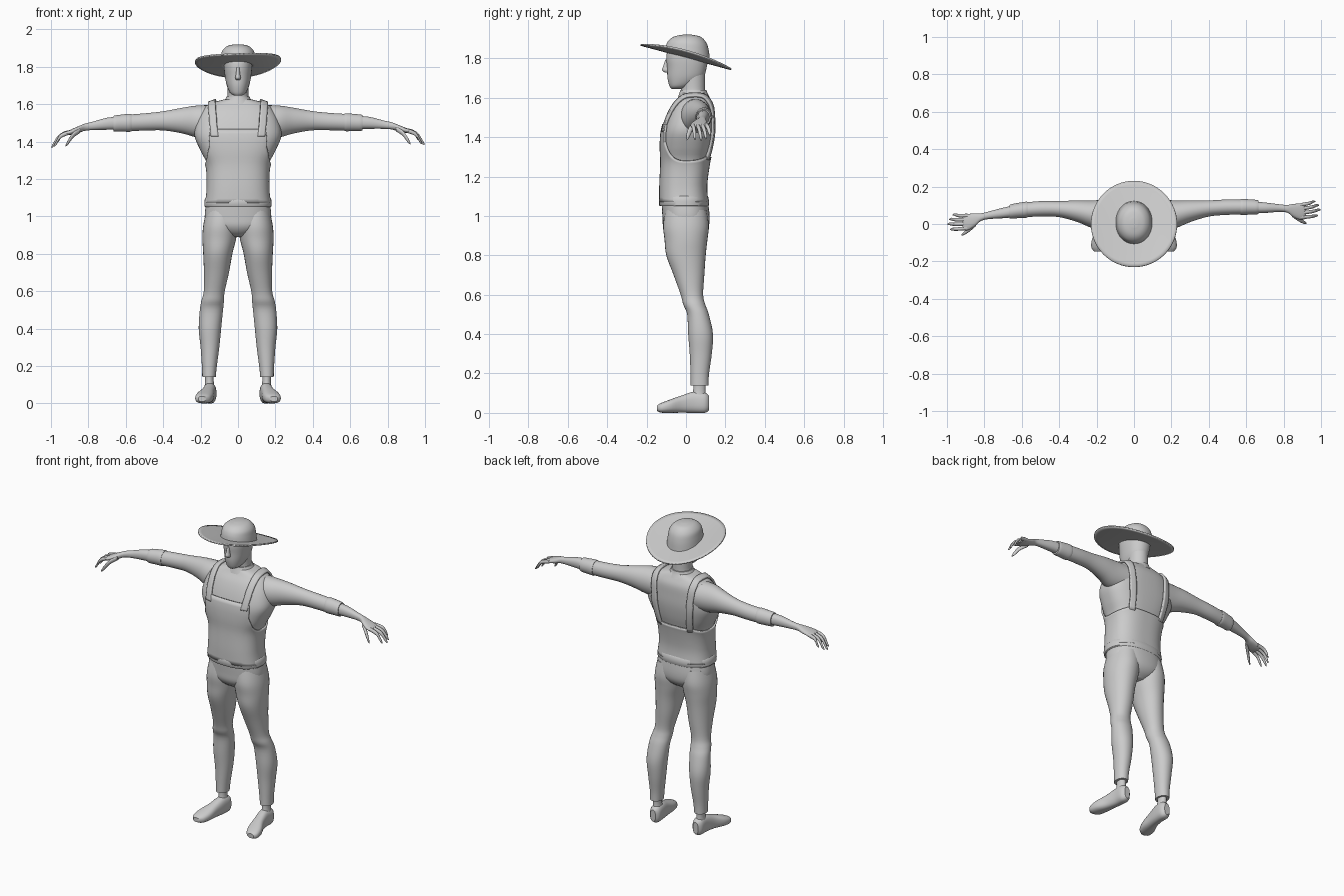
import bpy, bmesh, math
from mathutils import Vector


def spline(keys, steps):
    """Resample key tuples with a Catmull-Rom curve."""
    out, last = [], len(keys) - 1
    for i in range(last):
        a, b, c, d = (keys[max(0, min(last, i + k))] for k in (-1, 0, 1, 2))
        for s in range(steps):
            t = s / steps
            out.append([0.5 * (2*q + (r-p)*t + (2*p-5*q+4*r-w)*t*t + (3*q-p-3*r+w)*t**3)
                        for p, q, r, w in zip(a, b, c, d)])
    return out + [list(keys[-1])]


def ring(angle, n):
    c, s = math.cos(angle), math.sin(angle)
    return (math.copysign(abs(c) ** (2 / n), c), math.copysign(abs(s) ** (2 / n), s))


def finish(name, bm, thick=0, angle=40):
    bmesh.ops.recalc_face_normals(bm, faces=bm.faces)
    me = bpy.data.meshes.new(name)
    bm.to_mesh(me)
    bm.free()
    ob = bpy.data.objects.new(name, me)
    bpy.context.collection.objects.link(ob)
    if thick:
        m = ob.modifiers.new("thickness", 'SOLIDIFY')
        m.thickness, m.offset = thick, 0
    bpy.ops.object.select_all(action='DESELECT')
    ob.select_set(True)
    bpy.context.view_layer.objects.active = ob
    bpy.ops.object.shade_smooth_by_angle(angle=math.radians(angle))
    return ob


def skin(bm, rows, closed=True):
    vs = [[bm.verts.new(p) for p in r] for r in rows]
    for a, b in zip(vs, vs[1:]):
        n = len(a)
        for j in range(n if closed else n - 1):
            k = (j + 1) % n
            bm.faces.new((a[j], a[k], b[k], b[j]))
    return vs


def loft(name, axis, keys, sides=32, n=2.0, steps=4, warp=None):
    """keys: (position along axis, centre 1, centre 2, radius 1, radius 2)"""
    rows = []
    for t, c1, c2, r1, r2 in spline(keys, steps):
        row = []
        for j in range(sides):
            u, v = ring(2 * math.pi * j / sides, n)
            a, b = c1 + r1 * u, c2 + r2 * v
            p = Vector({'x': (t, a, b), 'y': (a, t, b), 'z': (a, b, t)}[axis])
            row.append(warp(p) if warp else p)
        rows.append(row)
    bm = bmesh.new()
    vs = skin(bm, rows)
    bm.faces.new(vs[0])
    bm.faces.new(vs[-1])
    return finish(name, bm)


# torso (shirt)
TORSO = [(1.05, 0, -.01, .168, .115), (1.15, 0, -.014, .157, .111), (1.27, 0, -.004, .163, .116),
         (1.35, 0, .004, .2, .127), (1.43, 0, .012, .232, .13), (1.50, 0, .022, .222, .12),
         (1.56, 0, .034, .195, .104), (1.60, 0, .04, .155, .08), (1.625, 0, .04, .075, .065)]
torso = loft("shirt_torso", 'z', TORSO, 56, 2.6)
dense = spline(TORSO, 6)


def torso_at(z):
    for a, b in zip(dense, dense[1:]):
        if z <= b[0]:
            f = (z - a[0]) / (b[0] - a[0])
            return [p + (q - p) * f for p, q in zip(a, b)]
    return dense[-1]


# overalls: shell whose top edge rises to a bib in front
def overall_top(u, v):
    pts = ([(0, 1.465), (.62, 1.465), (.68, 1.38), (.85, 1.32), (1, 1.28)] if v < 0
           else [(0, 1.3), (.7, 1.3), (1, 1.28)])
    for (x0, z0), (x1, z1) in zip(pts, pts[1:]):
        if abs(u) <= x1 + 1e-6:
            return z0 + (z1 - z0) * (abs(u) - x0) / (x1 - x0)


cols = []
for j in range(144):
    u, v = ring(2 * math.pi * j / 144, 2.6)
    top, col = overall_top(u, v), []
    for i in range(17):
        z = 1.07 + (top - 1.07) * i / 16
        _, _, cy, rx, ry = torso_at(z)
        col.append((u * (rx + .006), cy + v * (ry + .006), z))
    cols.append(col)
bm = bmesh.new()
skin(bm, cols + [cols[0]], False)
bmesh.ops.remove_doubles(bm, verts=bm.verts, dist=1e-5)
finish("overalls_bib", bm, .01)

# shoulder straps
STRAP = [(.132, -.15, 1.43), (.138, -.12, 1.5), (.142, -.07, 1.57), (.142, 0, 1.615), (.14, .07, 1.625),
         (.136, .13, 1.57), (.132, .165, 1.48), (.125, .16, 1.38), (.115, .13, 1.28)]
for s, side in ((-1, "left"), (1, "right")):
    bm = bmesh.new()
    skin(bm, [[(s * (x + w), y, z) for w in (-.022, -.011, 0, .011, .022)]
              for x, y, z in spline(STRAP, 4)], False)
    ob = finish("strap_" + side, bm)
    m = ob.modifiers.new("wrap", 'SHRINKWRAP')
    m.target, m.wrap_mode, m.offset = torso, 'ABOVE_SURFACE', .008
    m = ob.modifiers.new("thickness", 'SOLIDIFY')
    m.thickness, m.offset = .012, 0

# waistband and trousers seat
loft("waistband", 'z', [(1.05, 0, -.01, .172, .12), (1.054, 0, -.01, .18, .127), (1.096, 0, -.011, .177, .125),
                        (1.1, 0, -.011, .168, .117)], 48, 2.3, 2)
loft("trouser_seat", 'z', [(1.07, 0, -.006, .17, .118), (1.0, 0, 0, .178, .12), (.95, 0, 0, .165, .116),
                           (.915, 0, 0, .11, .095), (.89, 0, 0, .04, .06)], 48, 2.3)

# legs, ankles and shoes, mirrored
LEG = [(1.03, .085, 0, .085, .105), (.95, .094, 0, .092, .116), (.88, .1, 0, .09, .109), (.8, .108, 0, .078, .1),
       (.7, .115, .015, .067, .078), (.6, .127, .03, .056, .057), (.55, .135, .042, .06, .056),
       (.5, .142, .061, .062, .055), (.4, .15, .074, .06, .063), (.3, .15, .075, .05, .056),
       (.2, .153, .07, .04, .047), (.14, .155, .069, .036, .045)]
SHOE = [(.118, .15, .05, .018, .036), (.095, .15, .052, .034, .052), (.04, .152, .054, .034, .054),
        (-.02, .162, .045, .036, .044), (-.08, .178, .034, .046, .034), (-.125, .188, .026, .04, .025),
        (-.147, .192, .024, .02, .014)]
for s, side in ((-1, "left"), (1, "right")):
    flip = lambda p, s=s: Vector((s * p.x, p.y, p.z))
    loft("trouser_leg_" + side, 'z', LEG, 32, 2.1, 4, flip)
    loft("ankle_" + side, 'z', [(.17, .154, .069, .026, .033), (.12, .153, .068, .023, .031),
                                (.08, .152, .066, .028, .036)], 24, 2, 3, flip)
    loft("shoe_" + side, 'y', SHOE, 28, 2.5, 4, flip)

# arms, cuffs and hands; the left arm swings slightly forward and down
SLEEVE = [(.13, .05, 1.505, .082, .09), (.22, .052, 1.507, .074, .085), (.3, .068, 1.512, .058, .068),
          (.4, .083, 1.511, .043, .051), (.5, .09, 1.506, .041, .046), (.6, .091, 1.502, .039, .044)]
CUFF = [(.568, .091, 1.503, .036, .04), (.574, .091, 1.503, .043, .048), (.615, .091, 1.502, .041, .046),
        (.66, .09, 1.5, .038, .043), (.665, .09, 1.5, .032, .037)]
FOREARM = [(.62, .09, 1.502, .033, .036), (.7, .087, 1.5, .028, .032), (.78, .085, 1.49, .02, .022),
           (.82, .081, 1.484, .021, .019), (.85, .073, 1.474, .034, .018), (.885, .067, 1.463, .043, .015),
           (.91, .068, 1.456, .043, .011), (.916, .068, 1.454, .036, .006)]
FINGERS = [("little", .102, .12, .97, 1.405), ("ring", .081, .1, .99, 1.388), ("middle", .058, .076, .998, 1.38),
           ("index", .035, .045, .985, 1.385)]
for s, side in ((-1, "left"), (1, "right")):
    def swing(p, s=s):
        k = max(0, (p.x - .25) / .6) ** 2 if s < 0 else 0
        return Vector((s * p.x, p.y - .05 * k, p.z - .009 * k))
    loft("sleeve_" + side, 'x', SLEEVE, 32, 2, 4, swing)
    loft("cuff_" + side, 'x', CUFF, 32, 2, 3, swing)
    loft("forearm_and_palm_" + side, 'x', FOREARM, 28, 2.2, 4, swing)
    for name, y0, y1, x1, z1 in FINGERS:
        mid = .9 + (x1 - .9) * .55
        loft(f"{name}_finger_{side}", 'x',
             [(.89, y0, 1.462, .01, .011), (mid, (y0 + y1) / 2, 1.448 + (z1 - 1.4) * .4, .009, .012),
              (x1 - .012, y1, z1 + .018, .007, .011), (x1, y1, z1 + .003, .002, .003)], 12, 2, 4, swing)
    loft("thumb_" + side, 'x', [(.845, .05, 1.468, .012, .014), (.88, .026, 1.445, .012, .015),
                                (.908, .01, 1.408, .009, .014), (.922, .004, 1.388, .003, .004)], 14, 2, 4, swing)

# neck, collar and head
loft("neck", 'z', [(1.58, 0, .04, .09, .075), (1.625, 0, .037, .06, .062), (1.67, 0, .036, .055, .061),
                   (1.75, 0, .035, .057, .063)])
loft("collar", 'z', [(1.6, 0, .04, .1, .082), (1.625, 0, .038, .07, .071), (1.64, 0, .038, .062, .066)], 32, 2, 3)
loft("head", 'z', [(1.645, 0, -.045, .02, .028), (1.66, 0, -.03, .042, .054), (1.7, 0, -.004, .06, .09),
                   (1.75, 0, .004, .07, .1), (1.8, 0, .006, .075, .106), (1.84, 0, .008, .072, .1),
                   (1.885, 0, .01, .05, .065)], 36, 2.2)
loft("nose", 'z', [(1.728, 0, -.094, .01, .014), (1.74, 0, -.1, .015, .022), (1.76, 0, -.098, .011, .018),
                   (1.795, 0, -.094, .008, .01)], 16)

# hat: tilted brim with upturned sides, domed crown
bm = bmesh.new()
rows = []
for i in range(9):
    r = .07 + .16 * i / 8
    row = []
    for j in range(64):
        a = 2 * math.pi * j / 64
        x, y = r * math.cos(a), r * math.sin(a)
        row.append((x, y, 1.806 - .27 * y + .5 * x * x + .03 * x * (r / .23) ** 2))
    rows.append(row)
skin(bm, rows)
finish("hat_brim", bm, .008)


def tilt(p):
    return Vector((p.x, p.y, p.z - .27 * p.y * max(0, min(1, (1.91 - p.z) / .1))))


loft("hat_crown", 'z', [(1.81, 0, .008, .098, .114), (1.85, 0, .008, .093, .109), (1.885, 0, .008, .084, .096),
                        (1.91, 0, .006, .058, .068), (1.92, 0, .006, .02, .024)], 48, 2.1, 5, tilt)
